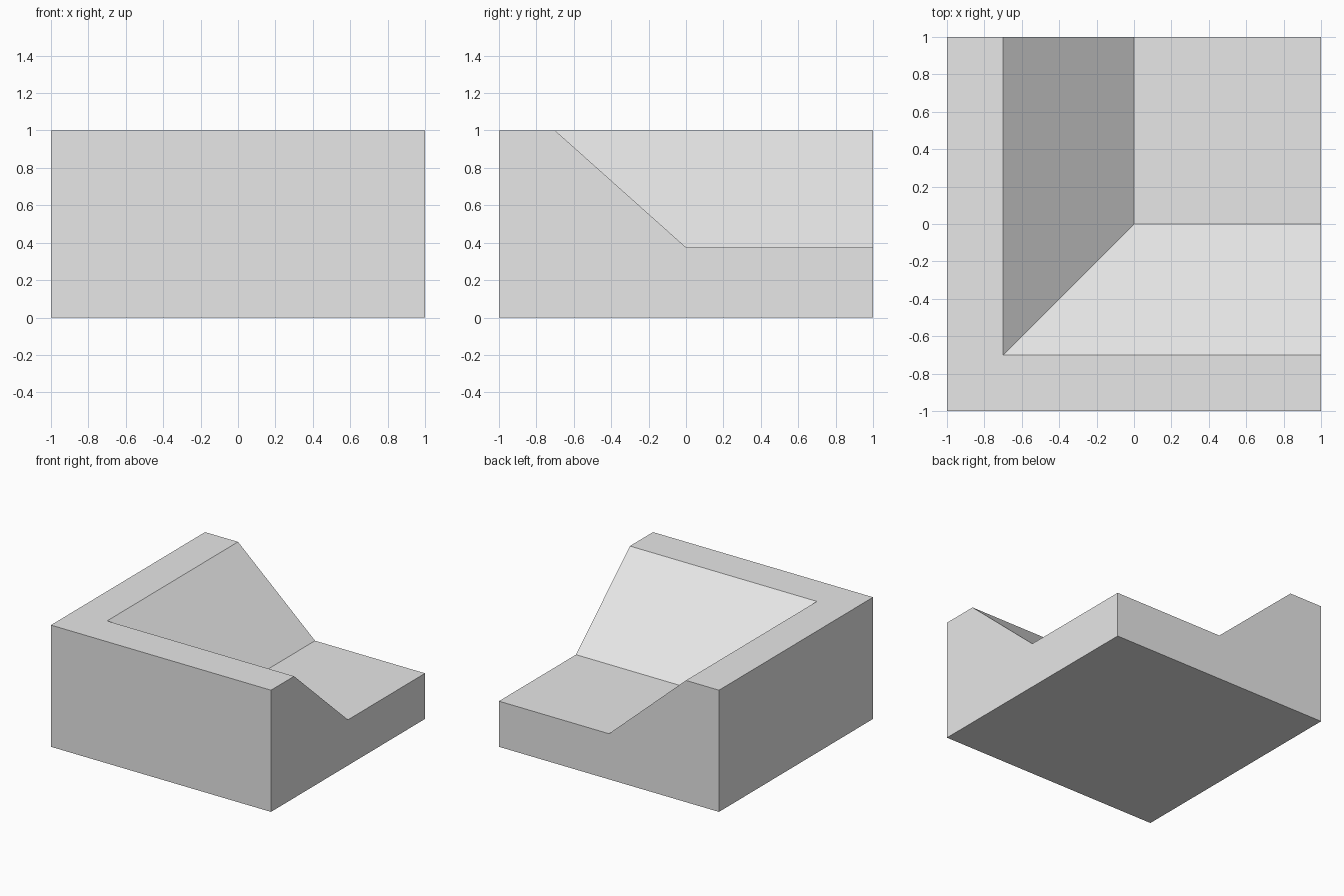
import bpy
import bmesh

cube = bpy.data.objects.get("Cube")
if cube:
    bpy.data.objects.remove(cube, do_unlink=True)

# Light grey material
GREY = (0.8, 0.8, 0.8, 1.0)
mat = bpy.data.materials.new("light_grey")
mat.use_nodes = True
mat.diffuse_color = GREY
mat.node_tree.nodes["Principled BSDF"].inputs["Base Color"].default_value = GREY

# Cross-section of the raised border: outer edge, inner rim, foot of slope
profile = [(-1, 1), (-0.7, 1), (0, 0.375)]
floor_height = profile[-1][1]

bm = bmesh.new()

# Each profile point sweeps an L along the left-hand and front borders
rows = [[bm.verts.new(p) for p in ((t, 1, z), (t, t, z), (1, t, z))]
        for t, z in profile]

# Mitred rim and slopes
for outer, inner in zip(rows, rows[1:]):
    for i in range(2):
        bm.faces.new((outer[i], outer[i + 1], inner[i + 1], inner[i]))

# Low flat floor in the open corner
corner = bm.verts.new((1, 1, floor_height))
back_foot, inner_foot, side_foot = rows[-1]
bm.faces.new((back_foot, inner_foot, side_foot, corner))

# Base and straight outer walls
base = [bm.verts.new((x, y, 0)) for x, y in ((-1, 1), (-1, -1), (1, -1), (1, 1))]
bm.faces.new(base)
for i in range(2):
    bm.faces.new((base[i], base[i + 1], rows[0][i + 1], rows[0][i]))

# Open walls that follow the cross-section
bm.faces.new([base[2], base[3], corner] + [row[2] for row in reversed(rows)])
bm.faces.new([base[3], base[0]] + [row[0] for row in rows] + [corner])

bmesh.ops.recalc_face_normals(bm, faces=bm.faces)
mesh = bpy.data.meshes.new("sloped_corner_block")
bm.to_mesh(mesh)
bm.free()
mesh.materials.append(mat)
block = bpy.data.objects.new("sloped_corner_block", mesh)
bpy.context.collection.objects.link(block)
